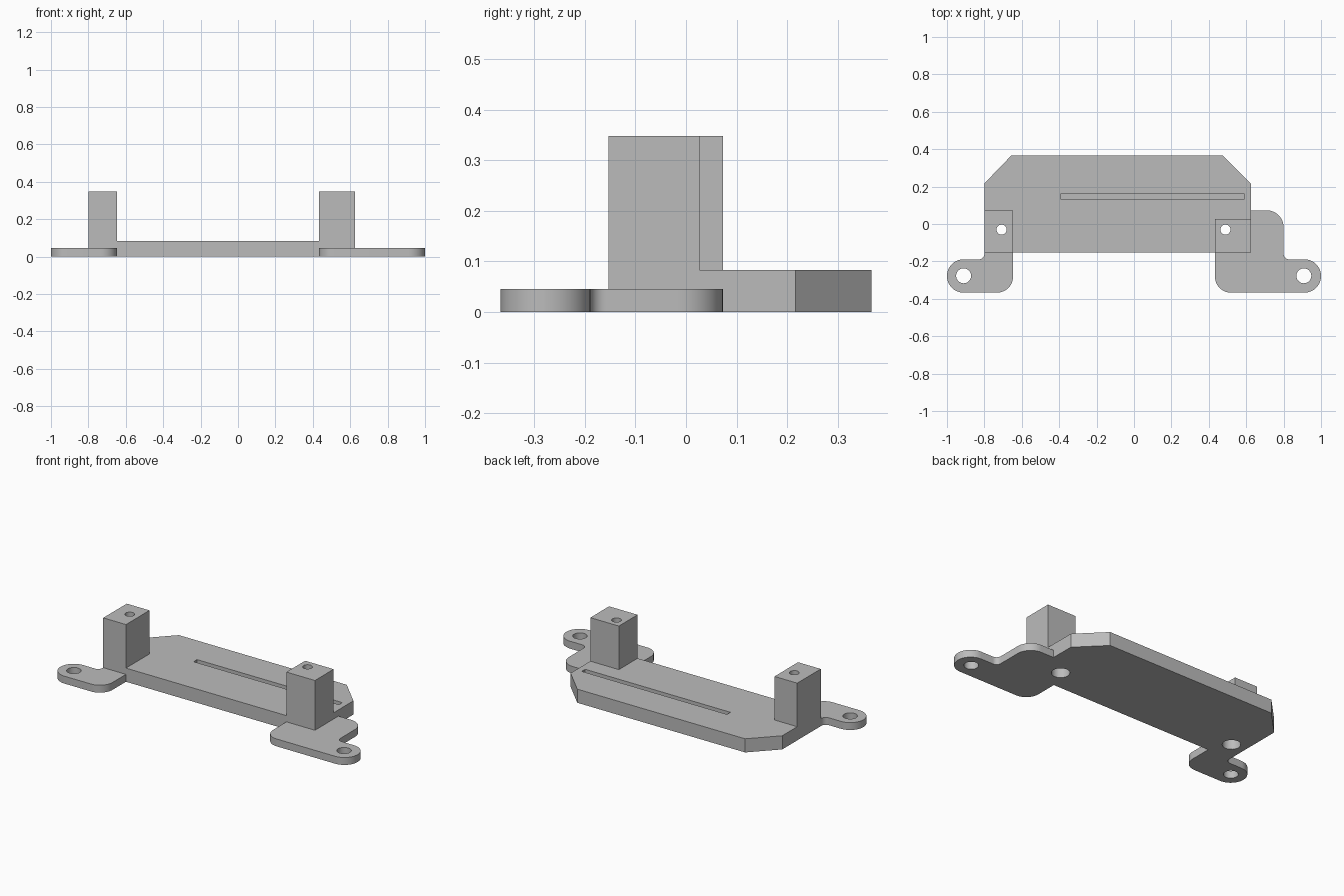
import bpy, bmesh, math
from mathutils import Vector

old = bpy.data.objects.get("Cube")
if old:
    bpy.data.objects.remove(old, do_unlink=True)

grey = bpy.data.materials.new("mid grey")
grey.use_nodes = True
colour = (0.5, 0.5, 0.5, 1)
grey.diffuse_color = colour
grey.node_tree.nodes["Principled BSDF"].inputs["Base Color"].default_value = colour


def outline(corners, steps=12):
    """Turn (x, y[, radius]) corners into a polygon with filleted corners."""
    pts = []
    for i, c in enumerate(corners):
        p = Vector(c[:2])
        if len(c) == 2:
            pts.append(p)
            continue
        u = (Vector(corners[i - 1][:2]) - p).normalized()
        v = (Vector(corners[(i + 1) % len(corners)][:2]) - p).normalized()
        half = u.angle(v) / 2
        centre = p + (u + v).normalized() * c[2] / math.sin(half)
        start = p + u * c[2] / math.tan(half) - centre
        end = p + v * c[2] / math.tan(half) - centre
        sweep = math.atan2(start.x * end.y - start.y * end.x, start.dot(end))
        for k in range(steps + 1):
            a = sweep * k / steps
            pts.append(centre + Vector((start.x * math.cos(a) - start.y * math.sin(a),
                                        start.x * math.sin(a) + start.y * math.cos(a))))
    return pts


def prism(name, pts, z0, z1):
    """Extrude a flat polygon from z0 to z1."""
    bm = bmesh.new()
    face = bm.faces.new([bm.verts.new((p[0], p[1], z0)) for p in pts])
    top = bmesh.ops.extrude_face_region(bm, geom=[face])["geom"]
    bmesh.ops.translate(bm, vec=(0, 0, z1 - z0),
                        verts=[g for g in top if isinstance(g, bmesh.types.BMVert)])
    bmesh.ops.recalc_face_normals(bm, faces=bm.faces)
    mesh = bpy.data.meshes.new(name)
    bm.to_mesh(mesh)
    bm.free()
    mesh.materials.append(grey)
    obj = bpy.data.objects.new(name, mesh)
    bpy.context.collection.objects.link(obj)
    return obj


def rect(x0, x1, y0, y1):
    return [(x0, y0), (x1, y0), (x1, y1), (x0, y1)]


def circle(x, y, r, n=32):
    return [(x + r * math.cos(math.tau * k / n), y + r * math.sin(math.tau * k / n))
            for k in range(n)]


def cut(obj, pts, z0, z1):
    """Subtract a prism from an object."""
    cutter = prism("cutter", pts, z0, z1)
    cutter.hide_render = True
    mod = obj.modifiers.new("cut", 'BOOLEAN')
    mod.operation, mod.solver, mod.object = 'DIFFERENCE', 'EXACT', cutter
    bpy.context.view_layer.objects.active = obj
    bpy.ops.object.modifier_apply(modifier=mod.name)
    bpy.data.objects.remove(cutter, do_unlink=True)


LEFT, RIGHT = 0.625, -0.80         # side edges of the plate
FRONT, BACK = -0.153, 0.367
PLATE_H, TAB_H, POST_H = 0.083, 0.045, 0.348
L_IN, R_IN = 0.433, -0.647         # inner faces of the posts
L_BACK, R_BACK = 0.027, 0.073      # rear faces of the posts
TAB_FRONT, ARM_BACK = -0.367, -0.189

# Base plate with chamfered rear corners, notched around the two posts
plate = prism("base_plate", [
    (R_IN, FRONT), (L_IN, FRONT), (L_IN, L_BACK), (LEFT, L_BACK),
    (LEFT, 0.217), (0.475, BACK), (-0.655, BACK), (RIGHT, 0.217),
    (RIGHT, R_BACK), (R_IN, R_BACK)], 0, PLATE_H)
cut(plate, rect(-0.39, 0.588, 0.13, 0.163), 0.04, 0.2)

# Posts with a screw hole and a wider recess from below
for name, x0, x1, back, hole_x in (("right_post", RIGHT, R_IN, R_BACK, -0.708),
                                   ("left_post", L_IN, LEFT, L_BACK, 0.489)):
    post = prism(name, rect(x0, x1, FRONT, back), 0, POST_H)
    cut(post, circle(hole_x, -0.03, 0.027), -0.1, 0.5)
    cut(post, circle(hole_x, -0.03, 0.05), -0.1, 0.2)

# Mounting tabs with rounded arms
right_tab = prism("right_tab", outline([
    (RIGHT, FRONT), (RIGHT, ARM_BACK, 0.03), (-1, ARM_BACK, 0.0885),
    (-1, TAB_FRONT, 0.0885), (R_IN, TAB_FRONT, 0.085), (R_IN, FRONT)]), 0, TAB_H)
left_tab = prism("left_tab", outline([
    (L_IN, FRONT), (L_IN, TAB_FRONT, 0.085), (1, TAB_FRONT, 0.0885),
    (1, ARM_BACK, 0.0885), (0.80, ARM_BACK, 0.03), (0.80, R_BACK, 0.09),
    (LEFT, R_BACK), (LEFT, FRONT)]), 0, TAB_H)
for tab, x in ((right_tab, -0.911), (left_tab, 0.908)):
    cut(tab, circle(x, -0.277, 0.04), -0.1, 0.2)

# Smooth the round walls, keep the edges sharp
for obj in [o for o in bpy.context.collection.objects if o.type == 'MESH' and grey.name in o.data.materials]:
    bpy.ops.object.select_all(action='DESELECT')
    obj.select_set(True)
    bpy.context.view_layer.objects.active = obj
    bpy.ops.object.shade_smooth_by_angle(angle=math.radians(30))
